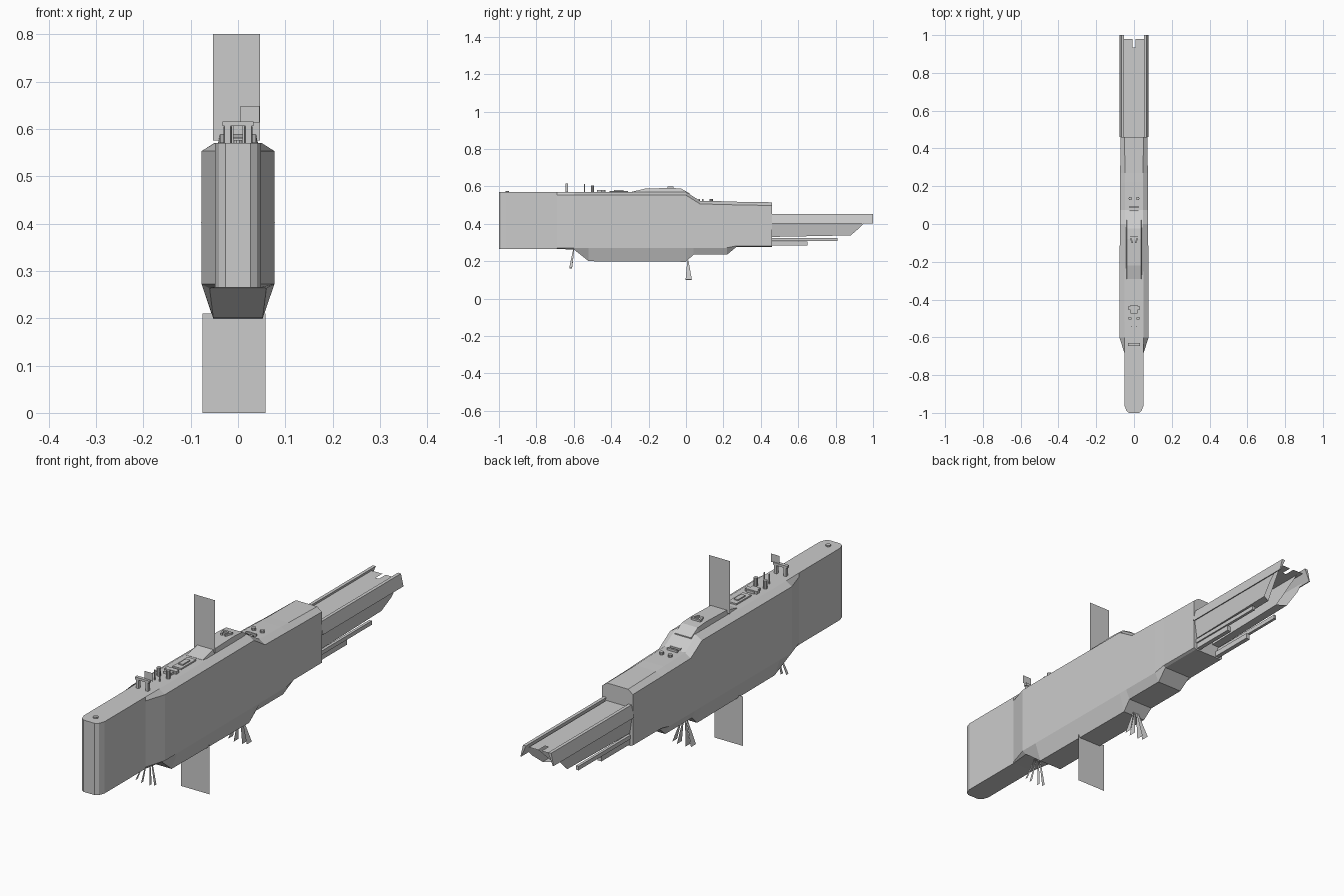
import bpy, bmesh, math


def make(name, verts, faces, smooth=False):
    me = bpy.data.meshes.new(name)
    me.from_pydata(verts, [], faces)
    bm = bmesh.new()
    bm.from_mesh(me)
    bmesh.ops.recalc_face_normals(bm, faces=bm.faces)
    bm.to_mesh(me)
    bm.free()
    ob = bpy.data.objects.new(name, me)
    bpy.context.collection.objects.link(ob)
    return ob


def loft(name, rings):
    n = len(rings[0])
    verts = [p for r in rings for p in r]
    faces = [[k * n + i, k * n + (i + 1) % n, (k + 1) * n + (i + 1) % n, (k + 1) * n + i]
             for k in range(len(rings) - 1) for i in range(n)]
    faces += [list(range(n)), [len(verts) - 1 - i for i in range(n)]]
    return make(name, verts, faces)


def box(name, x0, x1, y0, y1, z0, z1):
    return loft(name, [[(x0, y, z0), (x1, y, z0), (x1, y, z1), (x0, y, z1)] for y in (y0, y1)])


def sheet(name, pts):
    return make(name, pts, [list(range(len(pts)))])


def cyl(name, x, y, z0, z1, r, n=10):
    return loft(name, [[(x + r * math.cos(2 * math.pi * i / n), y + r * math.sin(2 * math.pi * i / n), z)
                        for i in range(n)] for z in (z0, z1)])


# main hull: stations of y, bottom z, top z, half widths at bottom, middle, top
stations = [
    (-1.0, .265, .57, .026, .026, .026), (-.99, .265, .57, .040, .040, .040),
    (-.965, .265, .57, .049, .049, .049), (-.69, .265, .57, .049, .049, .049),
    (-.60, .263, .57, .060, .077, .050), (-.52, .20, .57, .052, .077, .050),
    (0.0, .197, .57, .052, .075, .048), (.04, .235, .545, .057, .075, .048),
    (.075, .235, .523, .057, .075, .048), (.22, .235, .52, .057, .074, .048),
    (.27, .277, .518, .062, .073, .048), (.46, .277, .515, .062, .072, .050)]
rings = []
for y, zb, zt, wb, wm, wt in stations:
    z1, z2 = max(.272, zb + .005), min(.553, zt - .017)
    right = [(wb, y, zb), (wm, y, z1), (wm, y, z2), (wt, y, zt)]
    rings.append(right + [(-x, yy, z) for x, yy, z in reversed(right)])
hull = loft("hull", rings)

# raised deck block
loft("deck_block", [[(-w, y, z0), (w, y, z0), (w - .006, y, z1), (-w + .006, y, z1)]
                    for y, z0, z1, w in ((-.29, .56, .571, .044), (-.22, .56, .588, .044),
                                         (-.08, .56, .592, .044), (-.025, .56, .588, .044),
                                         (.02, .54, .562, .044))])

# flat vertical fins
for name, x0, x1, y, z0, z1 in (("upper_fin", -.053, .046, -.22, .575, .80),
                                ("lower_fin", -.075, .058, -.275, 0, .21),
                                ("mast_panel", .005, .045, -.635, .613, .648)):
    sheet(name, [(x0, y, z0), (x1, y, z0), (x1, y, z1), (x0, y, z1)])

# splayed antenna blades underneath
for y, z0, z1 in ((-.60, .265, .157), (.01, .205, .095)):
    s = 1 if y > -.3 else -1
    for root, tip in ((-.012, -.045), (-.005, -.019), (.005, .021), (.012, .043)):
        sheet("antenna_blade", [(root, y - .003, z0), (root, y + .003, z0),
                                (tip, y + .006 + s * .015, z1 + abs(tip) * .2),
                                (tip, y - .018 + s * .006, z1 + abs(tip) * .2)])

# rear deck with a notch in its end
sheet("rear_deck", [(-.062, .46, .44), (.052, .46, .44), (.052, .98, .44), (.008, .98, .44),
                    (.008, .935, .44), (-.008, .935, .44), (-.008, .98, .44), (-.062, .98, .44)])

# rear side plates and stepped lower fingers
for s in (-1, 1):
    loft("rear_side_rail", [[(s * .052, y, .453), (s * .066, y, .453), (s * .078, y, .402), (s * .074, y, .402)]
                            for y in (.46, 1.0)])
    sheet("rear_side_plate", [(s * .070, .46, .41), (s * .070, .96, .41), (s * .070, .93, .38),
                              (s * .058, .88, .338), (s * .058, .46, .33)])
    sheet("rear_lower_flange", [(s * .058, .46, .33), (s * .058, .88, .338),
                                (s * .022, .86, .338), (s * .022, .46, .33)])
    sheet("rear_inner_plate", [(s * .045, .46, .44), (s * .045, .96, .44), (s * .022, .86, .338),
                               (s * .022, .46, .33)])
    box("long_finger", s * .050, s * .062, .46, .81, .307, .324)
    box("short_finger", s * .040, s * .058, .46, .65, .283, .305)

# signal mast
for s in (-1, 1):
    box("mast_leg", s * .022 - .006, s * .022 + .006, -.645, -.632, .568, .608)
box("mast_crossbar", -.033, .033, -.645, -.630, .606, .616)

# deck fittings
for s in (-1, 1):
    cyl("vent_stack", s * .022, -.50, .568, .605, .009)
    cyl("rear_dome", s * .020, .135, .515, .532, .009)
    box("side_post", s * .012 - .002, s * .012 + .002, -.545, -.54, .568, .612)
    loft("deck_chevron", [[(s * .004 + d, y, .59), (s * .012 + d, y, .59),
                           (s * .012 + d, y, .60), (s * .004 + d, y, .60)]
                          for y, d in ((-.10, 0), (-.075, s * .010))])
box("deck_bar", -.022, .022, -.075, -.066, .588, .599)
box("hatch_frame", -.020, .020, -.41, -.31, .567, .576)
box("hatch_cover", -.010, .010, -.385, -.335, .575, .581)
box("winch_base", -.028, .028, -.455, -.435, .567, .582)
box("winch_body", -.018, .018, -.475, -.43, .567, .580)
for y in (.07, .09):
    box("rear_vent", -.024, .024, y - .004, y + .004, .515, .532)
cyl("nose_fitting", 0, -.955, .568, .576, .010)
